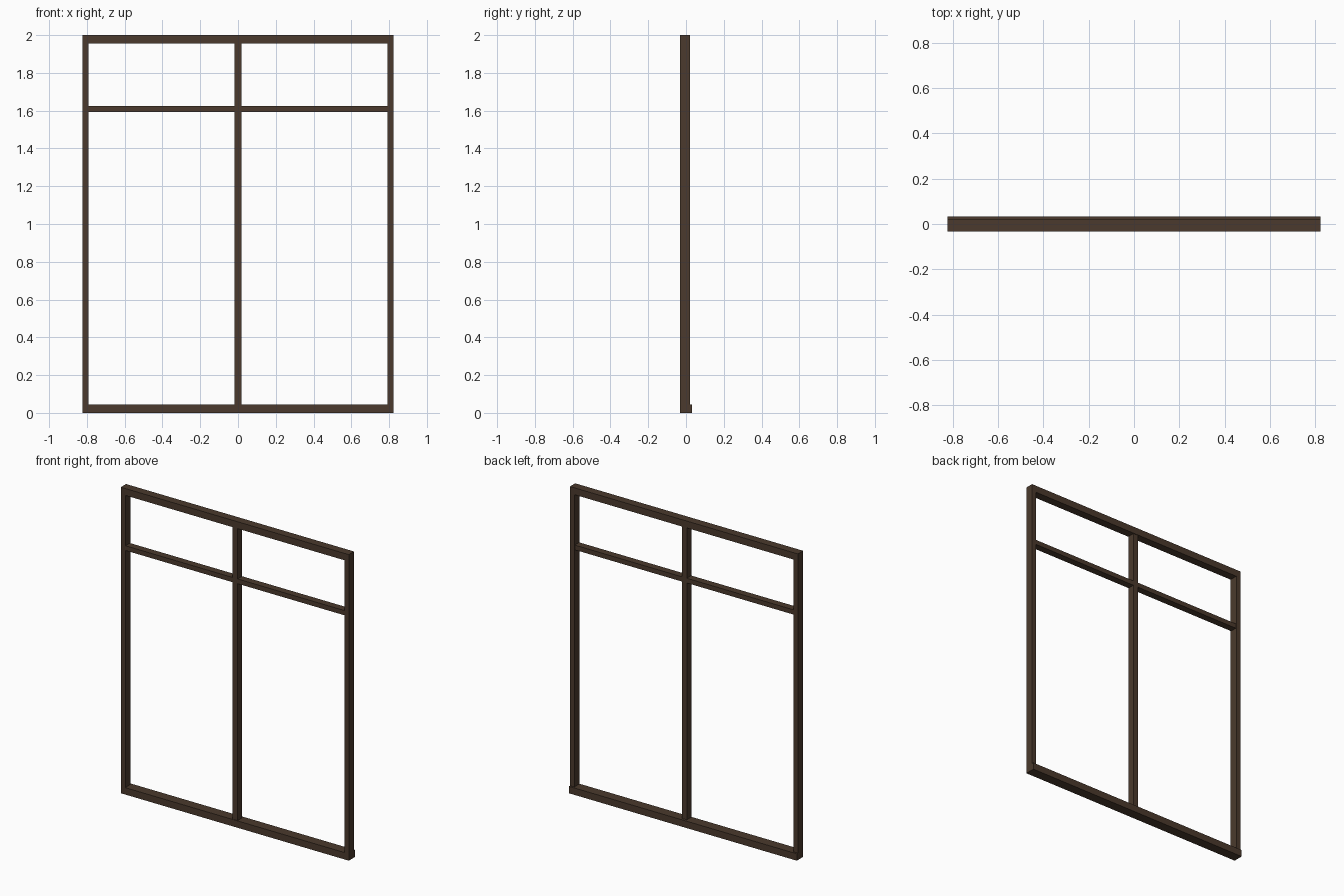
import bpy

if "Cube" in bpy.data.objects:
    bpy.data.objects.remove(bpy.data.objects["Cube"])

wood = bpy.data.materials.new("dark brown wood")
wood.diffuse_color = (0.070, 0.042, 0.026, 1)
wood.use_nodes = True
wood.node_tree.nodes["Principled BSDF"].inputs["Base Color"].default_value = wood.diffuse_color


def bar(name, x, y, z):
    """Rectangular bar from (min, max) ranges on each axis."""
    bpy.ops.mesh.primitive_cube_add(
        size=1, location=[(a + b) / 2 for a, b in (x, y, z)])
    ob = bpy.context.object
    ob.name = name
    ob.scale = [b - a for a, b in (x, y, z)]
    bpy.ops.object.transform_apply(location=False, rotation=False, scale=True)
    ob.data.materials.append(wood)
    return ob


W, H = 0.824, 2.0          # half width, height
STILE, RAIL = 0.032, 0.045  # member widths
FRAME_Y = (-0.033, 0.021)
INNER_Y = (-0.029, 0.017)   # dividers sit slightly inside the frame

# Outer frame: the sill projects further back than the rest
bar("sill", (-W, W), (-0.033, 0.033), (0, RAIL))
bar("top_rail", (-W, W), FRAME_Y, (H - RAIL, H))
for side, s in (("left", -1), ("right", 1)):
    xs = sorted((s * W, s * (W - STILE)))
    bar(side + "_stile", xs, FRAME_Y, (RAIL, H - RAIL))

# Dividers: two mullion lengths with a transom through the crossing
T0, T1 = 1.593, 1.624
bar("lower_mullion", (-0.018, 0.018), INNER_Y, (RAIL, T0))
bar("upper_mullion", (-0.018, 0.018), INNER_Y, (T1, H - RAIL))
bar("transom", (-W + STILE, W - STILE), INNER_Y, (T0, T1))
